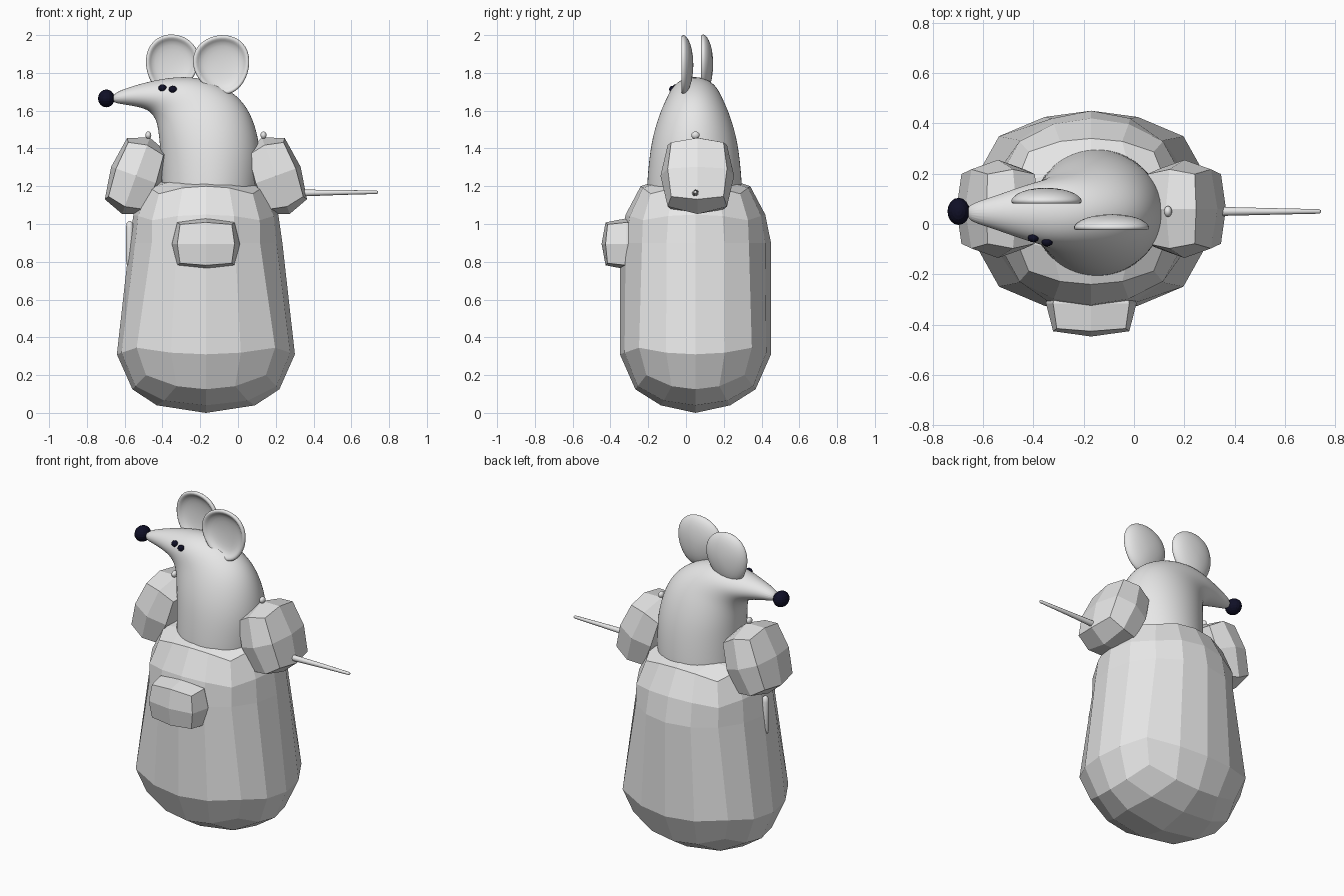
import bpy, bmesh, math
from mathutils import Vector, Matrix

if "Cube" in bpy.data.objects:
    bpy.data.objects.remove(bpy.data.objects["Cube"])


def material(name, rgb):
    m = bpy.data.materials.new(name)
    m.diffuse_color = (*rgb, 1)
    m.use_nodes = True
    m.node_tree.nodes["Principled BSDF"].inputs["Base Color"].default_value = m.diffuse_color
    return m


GREY = material("pale_grey", (0.8, 0.8, 0.8))
DARK = material("dark_navy", (0.005, 0.005, 0.02))
CX, CY = -0.17, 0.05   # vertical axis of the body


def finish(bm, name, mat, smooth=False, levels=0):
    bmesh.ops.recalc_face_normals(bm, faces=bm.faces)
    me = bpy.data.meshes.new(name)
    bm.to_mesh(me)
    bm.free()
    me.materials.append(mat)
    ob = bpy.data.objects.new(name, me)
    bpy.context.collection.objects.link(ob)
    for p in me.polygons:
        p.use_smooth = smooth
    if levels:
        mod = ob.modifiers.new("Smooth", 'SUBSURF')
        mod.levels = mod.render_levels = levels
    return ob


def cube_ball(n):
    """Rounded cube with n x n quads per side, on the unit sphere."""
    bm = bmesh.new()
    bmesh.ops.create_cube(bm, size=2)
    bmesh.ops.subdivide_edges(bm, edges=bm.edges[:], cuts=n - 1, use_grid_fill=True)
    for v in bm.verts:
        v.co = Vector([math.tan(c * math.pi / 4) for c in v.co]).normalized()
    return bm


def boxy_blob(name, center, size, power, tilt=0):
    bm = cube_ball(2)
    rot = Matrix.Rotation(tilt, 3, 'Y')
    for v in bm.verts:
        k = sum(abs(c) ** power for c in v.co) ** (-1 / power)
        p = v.co * k
        v.co = rot @ Vector([a * b for a, b in zip(p, size)]) + Vector(center)
    return finish(bm, name, GREY)


def ball(name, center, size, mat, segs=16, rings=10, smooth=True):
    bm = bmesh.new()
    bmesh.ops.create_uvsphere(bm, u_segments=segs, v_segments=rings, radius=1)
    for v in bm.verts:
        v.co = Vector([a * b for a, b in zip(v.co, size)]) + Vector(center)
    return finish(bm, name, mat, smooth)


def loft(name, rings, mat, levels=0):
    bm = bmesh.new()
    rows = [[bm.verts.new(p) for p in r] for r in rings]
    n = len(rows[0])
    for a, b in zip(rows, rows[1:]):
        for i in range(n):
            j = (i + 1) % n
            bm.faces.new((a[i], a[j], b[j], b[i]))
    bm.faces.new(rows[0])
    bm.faces.new(rows[-1])
    return finish(bm, name, mat, True, levels)


def turn(n):
    return [2 * math.pi * i / n for i in range(n)]


# Faceted sack: sphere height -> z, x scale, y scale
KNOTS = [(-1, 0.0, .68, .48), (-.924, .04, .68, .48), (-.863, .065, .62, .47),
         (-.707, .125, .55, .45), (-.577, .20, .55, .45), (-.383, .31, .51, .433),
         (-.281, .345, .54, .44), (0, .90, .405, .40), (.281, 1.02, .42, .41),
         (.383, 1.05, .415, .40), (.577, 1.16, .43, .41), (.707, 1.20, .44, .41),
         (1, 1.26, .44, .41)]


def sample(h):
    for a, b in zip(KNOTS, KNOTS[1:]):
        if h <= b[0] + 1e-4:
            t = max(0, (h - a[0]) / (b[0] - a[0]))
            return [p + (q - p) * t for p, q in zip(a[1:], b[1:])]
    return KNOTS[-1][1:]


bm = cube_ball(4)
for v in bm.verts:
    z, sx, sy = sample(v.co.z)
    v.co = (CX + v.co.x * sx, CY + v.co.y * sy, z)
finish(bm, "sack_body", GREY)

# Front pouch and the two sleeves
boxy_blob("front_pouch", (CX, -.315, .895), (.18, .132, .135), 4)
for s, side in ((1, "right"), (-1, "left")):
    boxy_blob(side + "_sleeve", (CX + s * .37, .06, 1.255), (.14, .195, .215), 3.2,
              -s * math.radians(20))
    ball(side + "_sleeve_knob", (CX + s * .305, .05, 1.47), (.016, .022, .02), GREY, 12, 8)

# Smooth torso and head: back x, z / throat x, z / half width
SECTIONS = [(.11, 1.08, -.41, 1.08, .258), (.115, 1.20, -.407, 1.20, .256),
            (.125, 1.36, -.412, 1.35, .243), (.105, 1.49, -.42, 1.45, .223),
            (.06, 1.61, -.43, 1.53, .192), (-.02, 1.70, -.448, 1.57, .162),
            (-.15, 1.765, -.472, 1.597, .138), (-.28, 1.785, -.505, 1.612, .118),
            (-.42, 1.767, -.545, 1.622, .09), (-.54, 1.737, -.60, 1.632, .06),
            (-.67, 1.692, -.67, 1.642, .03)]
rings = []
for bx, bz, tx, tz, w in SECTIONS:
    rings.append([((bx + tx) / 2 + (bx - tx) / 2 * math.cos(a), .045 + w * math.sin(a),
                   (bz + tz) / 2 + (bz - tz) / 2 * math.cos(a)) for a in turn(20)])
head = loft("head_and_torso", rings, GREY, 2)

# Nose and two eyes set on the head surface
ball("nose", (-.697, .05, 1.665), (.044, .054, .047), DARK, 16, 10, False)
bpy.context.view_layer.update()
dep = bpy.context.evaluated_depsgraph_get()
for i, (x, z) in enumerate([(-.40, 1.72), (-.345, 1.713)]):
    hit, loc, nor, _ = head.evaluated_get(dep).ray_cast(Vector((x, -1, z)), Vector((0, 1, 0)))
    y = loc.y if hit else -.07
    ball("eye_%d" % (i + 1), (x, y, z), (.022, .018, .019), DARK, 12, 8, False)

# Cupped ears: domed back, rounded rim, hollow front
CUP = [(.12, .036), (.5, .03), (.82, .014), (.97, -.006), (1, -.018), (.95, -.03),
       (.85, -.026), (.77, -.008), (.5, .004), (.12, .008)]
for name, c, wide, tilt in (("front_ear", (-.085, .003, 1.842), .152, -12),
                            ("rear_ear", (-.352, .108, 1.846), .142, 12)):
    rot = Matrix.Rotation(math.radians(tilt), 3, 'Y')
    rings = []
    for k, y in CUP:
        ring = []
        for a in turn(20):
            egg = 1 + .15 * math.sin(a)
            p = Vector((wide * k * egg * math.cos(a), y, .162 * k * math.sin(a)))
            ring.append(rot @ p + Vector(c))
        rings.append(ring)
    loft(name, rings, GREY, 1)

# Tapered tail
loft("tail", [[(x, .05 + r * math.cos(a), z + r * math.sin(a)) for a in turn(12)]
              for x, z, r in ((.15, 1.162, .022), (.34, 1.164, .018), (.55, 1.167, .013),
                              (.735, 1.168, .009), (.742, 1.168, .005))], GREY)

# Small rounded rod on the left side of the sack
loft("side_rod", [[(-.573 + r * math.cos(a), .03 + r * math.sin(a), z) for a in turn(12)]
                  for z, r in ((.775, .006), (.785, .016), (.81, .02), (.98, .02),
                               (1.005, .016), (1.015, .006))], GREY)
